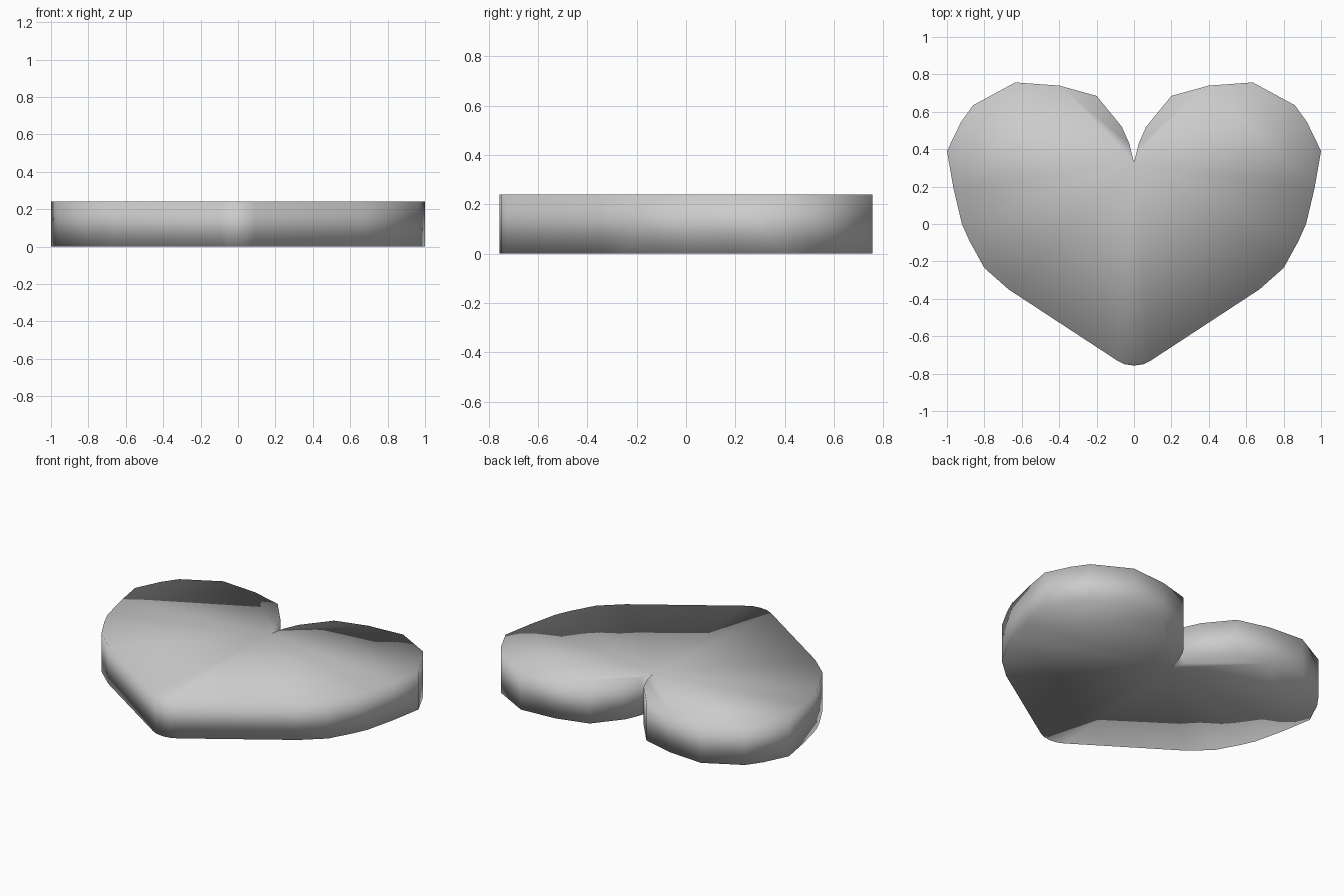
import bpy, bmesh

if "Cube" in bpy.data.objects:
    bpy.data.objects.remove(bpy.data.objects["Cube"])

HEIGHT = 0.24

# right half of the heart outline, from the notch round to the bottom tip
half = [(0, 0.33), (0.025, 0.43), (0.065, 0.52), (0.2, 0.685), (0.4, 0.74),
        (0.635, 0.757), (0.86, 0.635), (0.925, 0.545), (1.0, 0.39),
        (0.965, 0.19), (0.92, 0.0), (0.88, -0.09), (0.80, -0.235),
        (0.67, -0.35), (0.09, -0.73), (0.05, -0.75), (0, -0.757)]
outline = half + [(-x, y) for x, y in half[-2:0:-1]]

# heart slab: extruded outline, smooth shaded all over
bm = bmesh.new()
base = bm.faces.new([bm.verts.new((x, y, 0)) for x, y in outline])
top = bmesh.ops.extrude_face_region(bm, geom=[base], use_keep_orig=True)
bmesh.ops.translate(bm, vec=(0, 0, HEIGHT),
                    verts=[v for v in top["geom"] if isinstance(v, bmesh.types.BMVert)])
bmesh.ops.recalc_face_normals(bm, faces=bm.faces)
bmesh.ops.triangulate(bm, faces=[f for f in bm.faces if len(f.verts) > 4])
for f in bm.faces:
    f.smooth = True

mesh = bpy.data.meshes.new("heart_slab")
bm.to_mesh(mesh)
bm.free()
bpy.context.collection.objects.link(bpy.data.objects.new("heart_slab", mesh))
